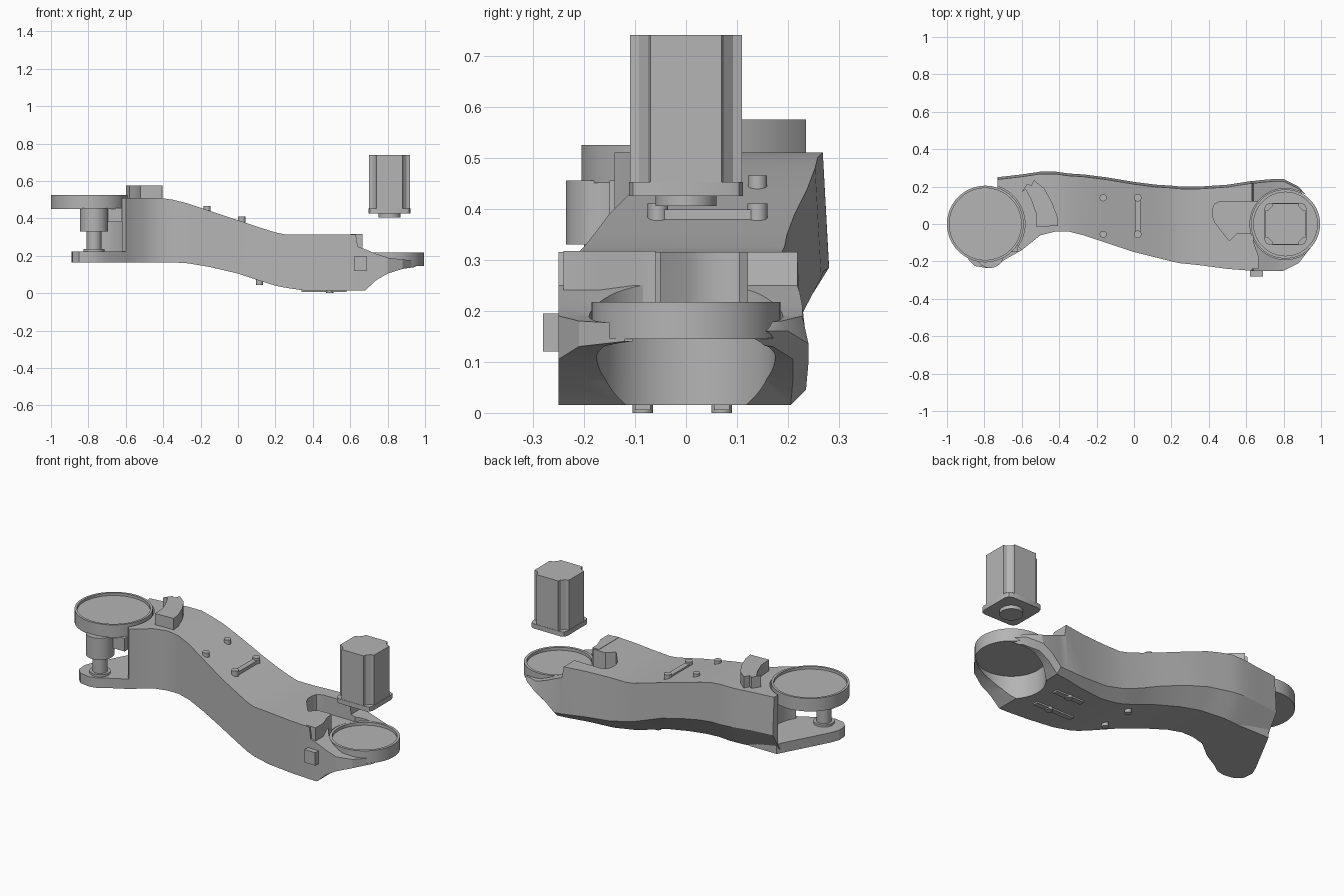
import bpy
import bmesh
import math

default_cube = bpy.data.objects.get("Cube")
if default_cube:
    bpy.data.objects.remove(default_cube, do_unlink=True)

# Single plain grey material
grey = bpy.data.materials.new("plain_grey")
grey.use_nodes = True
colour = (0.46, 0.46, 0.46, 1)
grey.diffuse_color = colour
grey.node_tree.nodes["Principled BSDF"].inputs["Base Color"].default_value = colour


def finish(name, bm):
    """Turn a bmesh into a named object with the grey material."""
    bmesh.ops.recalc_face_normals(bm, faces=bm.faces)
    mesh = bpy.data.meshes.new(name)
    bm.to_mesh(mesh)
    bm.free()
    mesh.materials.append(grey)
    part = bpy.data.objects.new(name, mesh)
    bpy.context.collection.objects.link(part)
    return part


def loft(name, rings):
    """Skin a row of equal rings and cap both ends."""
    bm = bmesh.new()
    rows = [[bm.verts.new(point) for point in ring] for ring in rings]
    count = len(rows[0])
    for near, far in zip(rows, rows[1:]):
        for i in range(count):
            j = (i + 1) % count
            bm.faces.new((near[i], near[j], far[j], far[i]))
    bm.faces.new(rows[0])
    bm.faces.new(rows[-1])
    return finish(name, bm)


def prism(name, outline, bottom, top):
    """Extrude a plan outline upward."""
    return loft(name, [[(x, y, z) for x, y in outline] for z in (bottom, top)])


def circle(x, y, radius, sides=48):
    angles = [math.tau * i / sides for i in range(sides)]
    return [(x + radius * math.cos(a), y + radius * math.sin(a)) for a in angles]


def disc(name, x, y, radius, bottom, top, sides=48):
    return prism(name, circle(x, y, radius, sides), bottom, top)


def box(name, left, right, front, back, bottom, top):
    outline = [(left, front), (right, front), (right, back), (left, back)]
    return prism(name, outline, bottom, top)


def dish(name, x, y, radius, rim, bottom, floor, top):
    """Round plate with a raised rim around a sunken floor."""
    profile = [(radius, bottom), (radius, top), (radius - rim, top), (radius - rim, floor)]
    return loft(name, [[(px, py, z) for px, py in circle(x, y, r, 64)] for r, z in profile])


def cut(target, cutter):
    """Subtract a cutter, then drop it."""
    cutter.hide_render = True
    modifier = target.modifiers.new("cut", 'BOOLEAN')
    modifier.operation = 'DIFFERENCE'
    modifier.solver = 'EXACT'
    modifier.object = cutter
    bpy.context.view_layer.objects.active = target
    bpy.ops.object.modifier_apply(modifier=modifier.name)
    bpy.data.objects.remove(cutter, do_unlink=True)


# Arm body: x, front y, back y, bottom z, top z
stations = [
    (-.73, 0, .25, .165, .51), (-.6, -.14, .265, .165, .51),
    (-.5, -.06, .28, .165, .51), (-.42, -.04, .28, .165, .51),
    (-.35, -.04, .27, .165, .5), (-.27, -.06, .265, .16, .48),
    (-.15, -.1, .25, .14, .44), (0, -.15, .225, .105, .39),
    (.12, -.18, .21, .065, .35), (.2, -.2, .205, .04, .325),
    (.25, -.21, .2, .03, .315), (.35, -.22, .2, .015, .315),
    (.5, -.24, .21, .015, .315), (.63, -.25, .23, .015, .315),
    (.64, -.25, .23, .015, .25), (.68, -.25, .235, .015, .235),
    (.74, -.25, .24, .07, .21), (.8, -.25, .24, .105, .19),
    (.88, -.21, .2, .13, .18), (.95, -.12, .12, .14, .175),
]
rings = []
for x, front, back, low, high in stations:
    blend = min(1, max(0, (.65 - x) / 1.2))
    inset = .03 + .05 * blend
    rise = min(.03 + .1 * blend, (high - low) * .6)
    rings.append([(x, front, low), (x, back - inset, low), (x, back, low + rise),
                  (x, back - .012, high), (x, front, high)])
arm = loft("arm_body", rings)

# Joint clearances and the rounded pocket in the arm
CUP_X, HUB_X = .81, -.795
cut(arm, disc("hub_clearance", HUB_X, 0, .212, .222, .6, 64))
cut(arm, disc("cup_underside_clearance", CUP_X, 0, .175, -.1, .147, 64))
cut(arm, disc("cup_top_clearance", CUP_X, 0, .19, .147, .5, 64))
pocket = [(.7, .12), (.46, .12), (.43, .105), (.42, .08), (.42, .04),
          (.435, .005), (.51, -.09), (.55, -.05), (.7, -.05)]
cut(arm, prism("pocket_cutter", pocket, .215, .5))

# Right joint cup and left joint hub
dish("joint_cup", CUP_X, 0, .185, .015, .145, .2, .217)
dish("joint_hub", HUB_X, 0, .205, .013, .45, .51, .525)

# Hooked foot below the hub, with pivot shaft and bosses
foot = [(-.72, .2), (-.87, -.08), (-.89, -.13), (-.885, -.19), (-.85, -.225),
        (-.79, -.235), (-.74, -.225), (-.69, -.19), (-.6, -.14), (-.55, -.09), (-.55, .2)]
prism("hooked_foot", foot, .165, .222)
SHAFT = (-.77, -.16)
disc("pivot_shaft", *SHAFT, .04, .2, .36)
disc("shaft_collar", *SHAFT, .055, .22, .235)
disc("hub_boss", *SHAFT, .075, .33, .455)
box("hub_bracket", -.75, -.62, -.15, 0, .38, .455)

# Raised curved stop on the arm
stop = [(-.6, .17), (-.57, .215), (-.55, .205), (-.535, .235), (-.48, .19), (-.44, .12),
        (-.41, .04), (-.405, -.01), (-.52, -.015), (-.525, .06), (-.55, .13), (-.58, .185)]
prism("curved_stop", stop, .49, .575)

# Pegs and tie bar on top
for y in (-.055, .14):
    disc("top_peg", -.165, y, .019, .42, .465, 16)
box("tie_bar", .005, .035, -.06, .145, .36, .398)
for y in (-.055, .14):
    disc("tie_bar_end", .02, y, .02, .36, .41, 16)

# Pegs and rails underneath
for y in (-.09, .09):
    disc("bottom_peg", .115, y, .018, .045, .09, 16)
for y, left in ((-.085, .34), (.07, .4)):
    box("bottom_rail", left, .58, y - .015, y + .015, .006, .03)
    disc("rail_peg", .49, y, .02, 0, .03, 16)

# Latch block and side button by the cup
latch = [(.6, -.24), (.665, -.24), (.665, -.17), (.64, -.1), (.64, -.06), (.6, -.06)]
prism("latch_block", latch, .2, .317)
box("side_button", .62, .69, -.28, -.24, .12, .195)


# Motor floating above the cup
def corners(quarter):
    """Repeat a corner outline around the motor axis."""
    points = []
    for turn in range(4):
        a = turn * math.pi / 2
        c, s = round(math.cos(a)), round(math.sin(a))
        points += [(CUP_X + x * c - y * s, x * s + y * c) for x, y in quarter]
    return points


can = [(.11, .07), (.092, .074), (.074, .092), (.07, .11)]
flange = [(.112, .085), (.104, .104), (.085, .112)]
prism("motor_can", corners(can), .45, .74)
prism("motor_flange", corners(flange), .425, .452)
disc("motor_pilot", CUP_X, 0, .06, .405, .43)

# Smooth the curved walls while keeping edges sharp
bpy.ops.object.select_all(action='DESELECT')
for part in bpy.context.collection.objects:
    if part.type == 'MESH' and grey.name in part.data.materials:
        part.select_set(True)
        bpy.context.view_layer.objects.active = part
bpy.ops.object.shade_smooth_by_angle(angle=math.radians(25))
